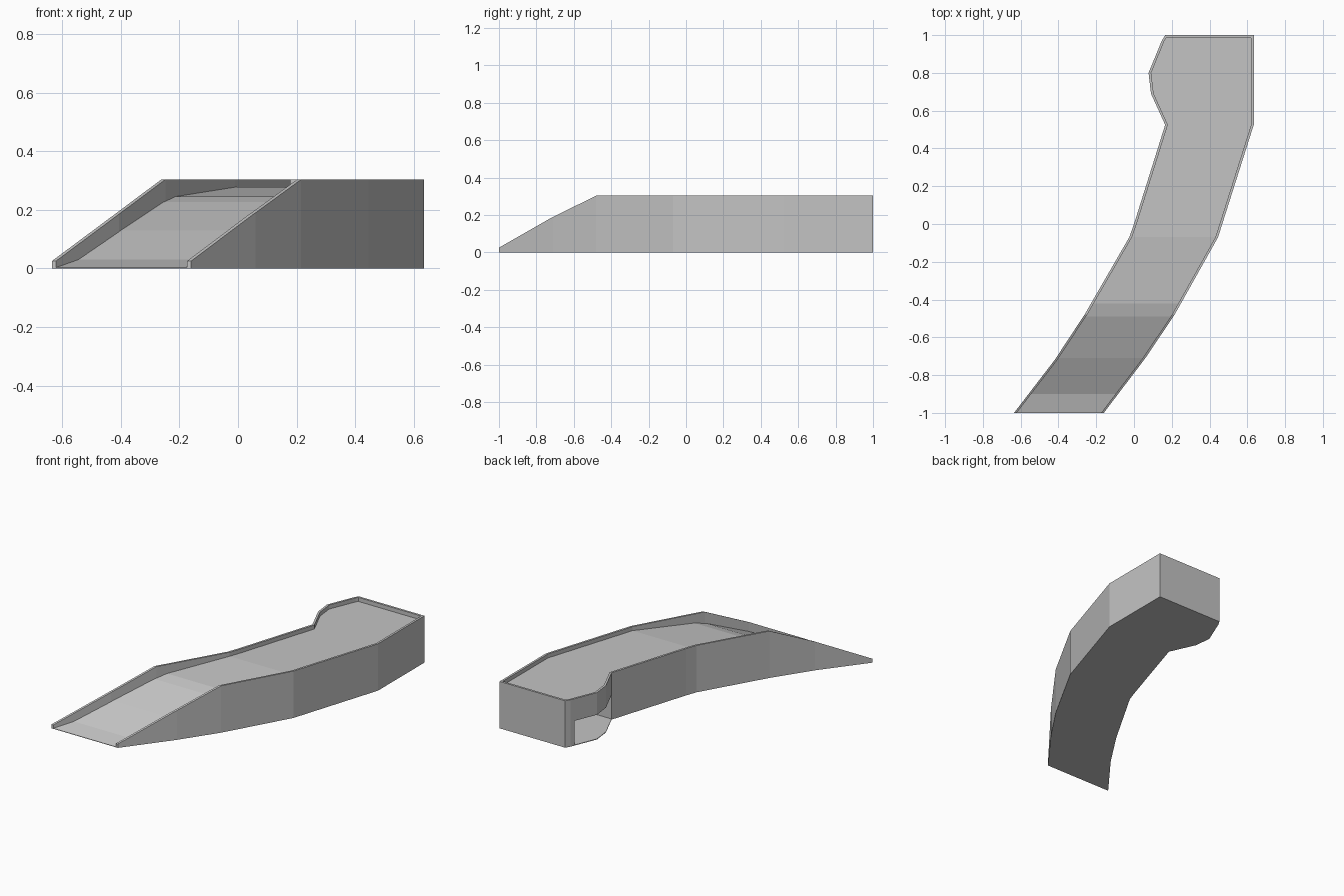
import bpy
import bmesh
from mathutils import Vector

cube = bpy.data.objects.get("Cube")
if cube:
    bpy.data.objects.remove(cube)

grey = bpy.data.materials.new("concrete_grey")
grey.use_nodes = True
grey.diffuse_color = (0.55, 0.55, 0.55, 1)
grey.node_tree.nodes["Principled BSDF"].inputs["Base Color"].default_value = grey.diffuse_color

# Plan edges as (y, x) and height profiles as (y, z)
LEFT = [(-1, -.635), (-.72, -.42), (-.48, -.262), (-.07, -.025), (0, 0), (.525, .165),
        (.69, .09), (.8, .077), (.97, .147), (1, .165)]
RIGHT = [(-1, -.16), (-.71, .06), (-.48, .215), (-.07, .445), (.525, .634), (1, .634)]
DECK = [(-1, .003), (-.9, .03), (-.71, .13), (-.49, .226), (-.42, .245), (-.07, .277), (1, .277)]
RAIL = [(-1, .025), (-.72, .185), (-.48, .303), (1, .303)]
THICK = .014
SPLIT = .525
ROOM = .16


def at(line, y):
    for (y0, v0), (y1, v1) in zip(line, line[1:]):
        if y <= y1:
            return v0 + (v1 - v0) * (y - y0) / (y1 - y0)
    return line[-1][1]


def finish(bm, name):
    bmesh.ops.recalc_face_normals(bm, faces=bm.faces)
    mesh = bpy.data.meshes.new(name)
    bm.to_mesh(mesh)
    bm.free()
    mesh.materials.append(grey)
    obj = bpy.data.objects.new(name, mesh)
    bpy.context.collection.objects.link(obj)
    return obj


def trough(name, start, end, base):
    """Loft a channel section with two raised rails along the plan."""
    ys = sorted({y for line in (LEFT, RIGHT, DECK, RAIL) for y, _ in line if start <= y <= end})
    bm = bmesh.new()
    rings = []
    for y in ys:
        l, r, d, t = (at(line, y) for line in (LEFT, RIGHT, DECK, RAIL))
        section = [(l, base), (l, t), (l + THICK, t), (l + THICK, d),
                   (r - THICK, d), (r - THICK, t), (r, t), (r, base)]
        rings.append([bm.verts.new((x, y, z)) for x, z in section])
    for a, b in zip(rings, rings[1:]):
        for i in range(len(a)):
            j = (i + 1) % len(a)
            bm.faces.new((a[i], a[j], b[j], b[i]))
    bm.faces.new(rings[0])
    bm.faces.new(rings[-1])
    return finish(bm, name)


def prism(name, outline, z0, z1):
    bm = bmesh.new()
    face = bm.faces.new([bm.verts.new((x, y, z0)) for x, y in outline])
    top = bmesh.ops.extrude_face_region(bm, geom=[face])
    verts = [v for v in top["geom"] if isinstance(v, bmesh.types.BMVert)]
    bmesh.ops.translate(bm, verts=verts, vec=Vector((0, 0, z1 - z0)))
    return finish(bm, name)


# Sloped and level walkway, then the landing above the open room
trough("ramp_body", -1, SPLIT, 0)
trough("landing_body", SPLIT, 1, ROOM)

# End rail on the landing
xl, xr = at(LEFT, 1), at(RIGHT, 1)
prism("end_rail", [(xl, 1 - THICK), (xr, 1 - THICK), (xr, 1), (xl, 1)], at(DECK, 1), at(RAIL, 1))

# Floor of the room follows the bulging edge
edge = [(x, y) for y, x in LEFT if y >= SPLIT]
prism("room_floor", edge + [(xr, 1), (xr, SPLIT)], 0, .004)

# Outer, back and short return walls of the room
prism("room_outer_wall", [(xr - THICK, SPLIT), (xr, SPLIT), (xr, 1), (xr - THICK, 1)], 0, ROOM)
prism("room_back_wall", [(xl, 1), (xl, 1 - THICK), (xr, 1 - THICK), (xr, 1)], 0, ROOM)
end = at(LEFT, .945)
prism("room_return_wall", [(xl, 1), (at(LEFT, .97), .97), (end, .945),
                           (end + THICK, .945), (xl + THICK, 1)], 0, ROOM)
